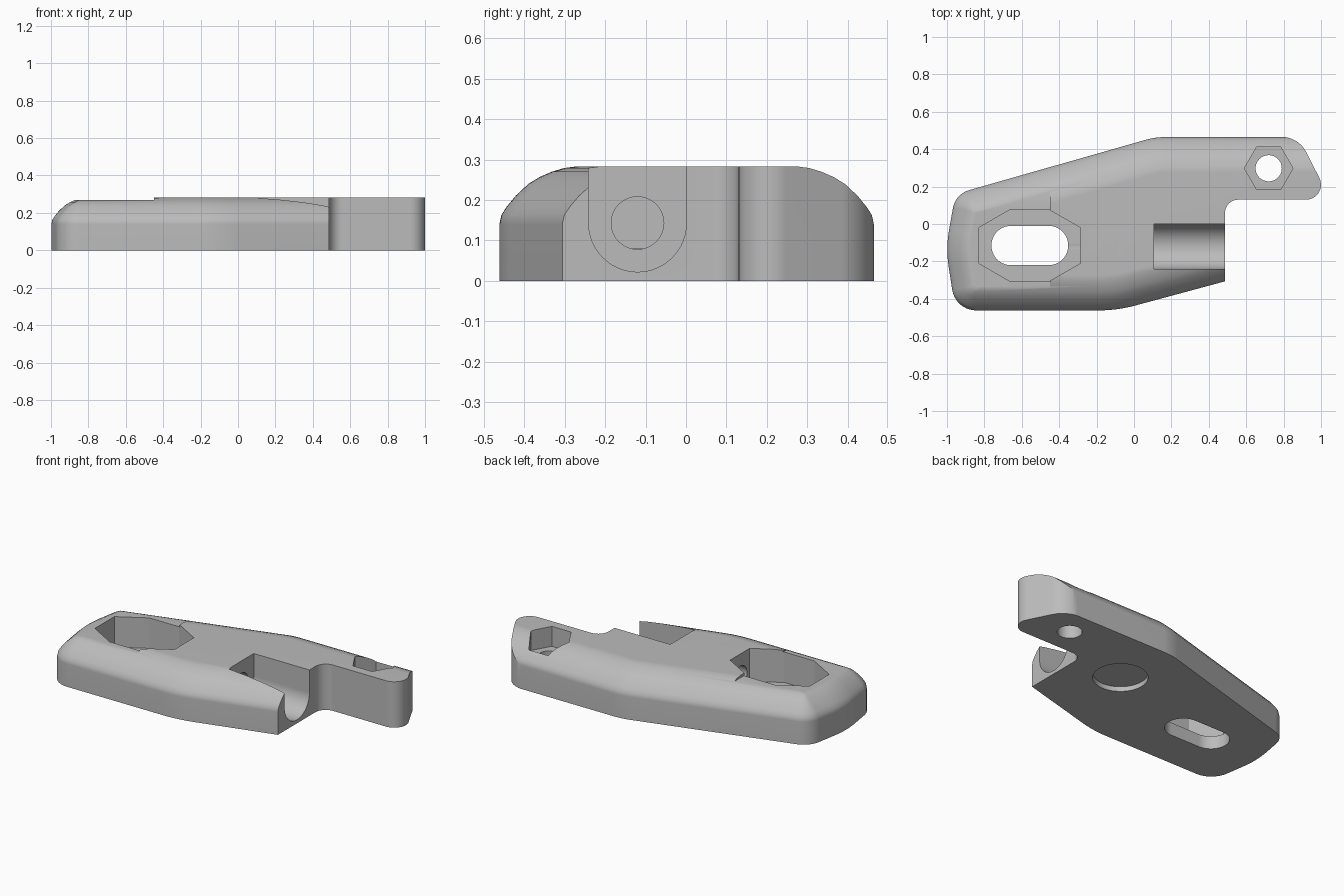
import bpy, bmesh, math
from mathutils import Vector

cube = bpy.data.objects.get("Cube")
if cube:
    bpy.data.objects.remove(cube, do_unlink=True)

grey = bpy.data.materials.new("plain_grey")
grey.use_nodes = True
GREY = (0.5, 0.5, 0.5, 1)
grey.diffuse_color = GREY
grey.node_tree.nodes["Principled BSDF"].inputs["Base Color"].default_value = GREY


def rounded(corners, seg=10):
    """Polygon from (x, y, radius) corners, each radius made an arc."""
    out = []
    for i, (x, y, r) in enumerate(corners):
        p = Vector((x, y))
        a = (Vector(corners[i - 1][:2]) - p).normalized()
        b = (Vector(corners[(i + 1) % len(corners)][:2]) - p).normalized()
        if r == 0:
            out.append(p)
            continue
        half = a.angle(b) / 2
        centre = p + (a + b).normalized() * r / math.sin(half)
        start = p + a * r / math.tan(half) - centre
        end = p + b * r / math.tan(half) - centre
        sweep = start.angle_signed(end)
        for k in range(seg + 1):
            t = -sweep * k / seg
            c, s = math.cos(t), math.sin(t)
            out.append(centre + Vector((start.x * c - start.y * s,
                                        start.x * s + start.y * c)))
    return out


def inset(corners, d):
    """Move every side of a counter-clockwise outline inward by d."""
    out = []
    for i, (x, y, r) in enumerate(corners):
        p = Vector((x, y))
        e = (p - Vector(corners[i - 1][:2])).normalized()
        f = (Vector(corners[(i + 1) % len(corners)][:2]) - p).normalized()
        n, m = Vector((-e.y, e.x)), Vector((-f.y, f.x))
        q = p + (n + m) * d / (1 + n.dot(m))
        out.append((q.x, q.y, max(r - d, 0.02)))
    return out


def loft(name, rings):
    bm = bmesh.new()
    loops = [[bm.verts.new(p) for p in ring] for ring in rings]
    for low, high in zip(loops, loops[1:]):
        for i in range(len(low)):
            bm.faces.new((low[i - 1], low[i], high[i], high[i - 1]))
    bm.faces.new(loops[0][::-1])
    bm.faces.new(loops[-1])
    bmesh.ops.recalc_face_normals(bm, faces=bm.faces)
    mesh = bpy.data.meshes.new(name)
    bm.to_mesh(mesh)
    bm.free()
    mesh.materials.append(grey)
    obj = bpy.data.objects.new(name, mesh)
    bpy.context.collection.objects.link(obj)
    return obj


def prism(name, pts, lo, hi, along_x=False):
    if along_x:
        return loft(name, [[(h, u, v) for u, v in pts] for h in (lo, hi)])
    return loft(name, [[(u, v, h) for u, v in pts] for h in (lo, hi)])


def circle(cx, cy, r, n=48):
    return [(cx + r * math.cos(math.tau * k / n), cy + r * math.sin(math.tau * k / n))
            for k in range(n)]


def box(x0, x1, y0, y1):
    return [(x0, y0), (x1, y0), (x1, y1), (x0, y1)]


def combine(body, tool, operation):
    mod = body.modifiers.new(tool.name, "BOOLEAN")
    mod.operation, mod.object, mod.solver = operation, tool, "EXACT"
    bpy.context.view_layer.objects.active = body
    bpy.ops.object.modifier_apply(modifier=mod.name)
    bpy.data.objects.remove(tool, do_unlink=True)


# Body with soft bevelled shoulders, running past the right end
outline = [(-0.955, -0.462, 0.13), (-0.09, -0.462, 0.75), (1.4, -0.06, 0.02),
           (1.4, 0.465, 0.02), (0.115, 0.465, 0.4), (-0.955, 0.16, 0.12),
           (-1.006, -0.13, 0.6)]
shoulder = [(0, -0.1), (0, 0.14), (0.005, 0.163), (0.018, 0.183), (0.04, 0.21),
            (0.072, 0.24), (0.1, 0.257), (0.13, 0.27), (0.16, 0.279), (0.19, 0.283)]
body = loft("clamp_body", [[(p.x, p.y, z) for p in rounded(inset(outline, d))]
                           for d, z in shoulder])

# Trim the right end to the flat face and the rounded arm
arm = [(-1.2, -0.7, 0), (0.487, -0.7, 0), (0.487, 0.13, 0.07), (1.05, 0.13, 0.08),
       (0.88, 0.466, 0.15), (0.5, 0.466, 0), (0.5, 0.7, 0), (-1.2, 0.7, 0)]
combine(body, prism("end_trim", rounded(arm), 0, 0.4), "INTERSECT")

# Shallow step in the top at the left end
combine(body, prism("top_step", box(-1.2, -0.45, -0.7, 0.7), 0.268, 0.5), "DIFFERENCE")

# Round-bottomed channel opening to the right, and the bore behind it
AXIS_Y, AXIS_Z, R = -0.12, 0.143, 0.121
arc = [(AXIS_Y - R * math.cos(math.pi * k / 32), AXIS_Z - R * math.sin(math.pi * k / 32))
       for k in range(33)]
channel = arc + [(AXIS_Y + R, 0.5), (AXIS_Y - R, 0.5)]
combine(body, prism("channel", channel, 0.107, 0.7, True), "DIFFERENCE")
combine(body, prism("bore", circle(AXIS_Y, AXIS_Z, 0.065), -0.4, 0.2, True), "DIFFERENCE")

# Long eight-sided pocket with a through slot
MID = -0.115
half = [(-0.83, 0.095), (-0.66, 0.193), (-0.457, 0.193), (-0.287, 0.095)]
pocket = [(x, MID - w) for x, w in half] + [(x, MID + w) for x, w in half[::-1]]
combine(body, prism("pocket", pocket, 0.08, 0.5), "DIFFERENCE")
slot = [(x, y, 0.104) for x, y in box(-0.762, -0.352, MID - 0.105, MID + 0.105)]
combine(body, prism("slot", rounded(slot), -0.2, 0.3), "DIFFERENCE")

# Hexagon nut recess and screw hole in the arm
combine(body, prism("nut_recess", circle(0.72, 0.298, 0.13, 6), 0.16, 0.5), "DIFFERENCE")
combine(body, prism("screw_hole", circle(0.72, 0.298, 0.07), -0.2, 0.3), "DIFFERENCE")

# Round recess in the underside
combine(body, prism("base_recess", circle(0.175, 0.09, 0.155), -0.2, 0.03), "DIFFERENCE")

# Smooth curves, crisp edges
bpy.ops.object.select_all(action="DESELECT")
body.select_set(True)
bpy.context.view_layer.objects.active = body
bpy.ops.object.shade_smooth_by_angle(angle=math.radians(28))
weighted = body.modifiers.new("weighted_normals", "WEIGHTED_NORMAL")
weighted.keep_sharp = True
